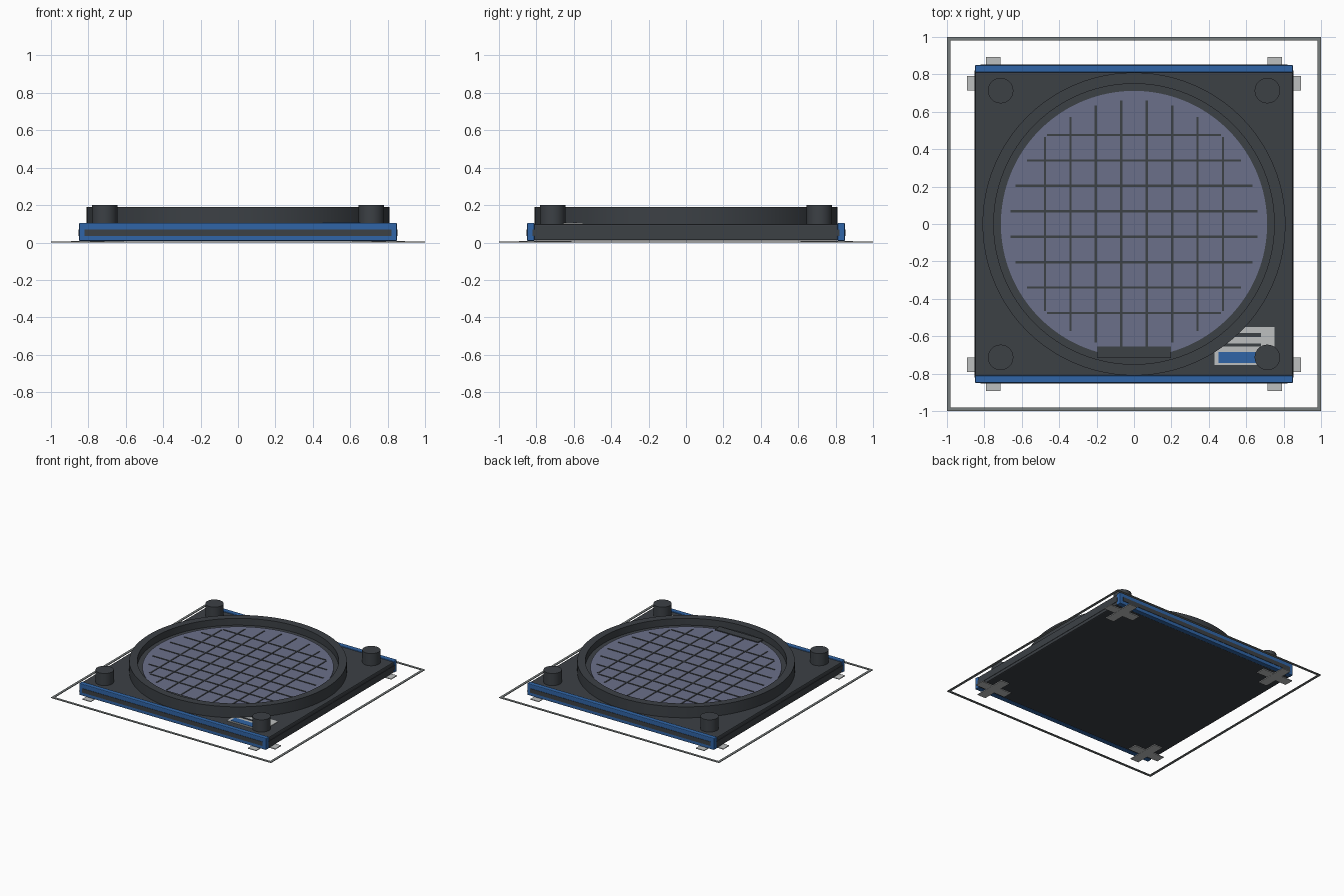
import bpy, bmesh, math

if "Cube" in bpy.data.objects:
    bpy.data.objects.remove(bpy.data.objects["Cube"])


def make_material(name, rgb):
    m = bpy.data.materials.new(name)
    m.diffuse_color = (*rgb, 1)
    m.use_nodes = True
    m.node_tree.nodes["Principled BSDF"].inputs["Base Color"].default_value = m.diffuse_color
    return m


DARK = make_material("charcoal", (0.045, 0.052, 0.060))
BLUE = make_material("blue", (0.030, 0.130, 0.385))
DISC = make_material("slate violet", (0.146, 0.160, 0.255))
PALE = make_material("pale grey", (0.51, 0.53, 0.53))
GREY = make_material("mid grey", (0.19, 0.21, 0.21))


def finish(name, bm, mat, bevel=0, smooth=False):
    bmesh.ops.recalc_face_normals(bm, faces=bm.faces)
    me = bpy.data.meshes.new(name)
    bm.to_mesh(me)
    bm.free()
    me.materials.append(mat)
    ob = bpy.data.objects.new(name, me)
    bpy.context.collection.objects.link(ob)
    if bevel:
        mod = ob.modifiers.new("bevel", "BEVEL")
        mod.width, mod.segments = bevel, 2
    if smooth:
        bpy.ops.object.select_all(action="DESELECT")
        ob.select_set(True)
        bpy.context.view_layer.objects.active = ob
        bpy.ops.object.shade_smooth_by_angle(angle=math.radians(35))
    return ob


def add_box(bm, x0, x1, y0, y1, z0, z1):
    vs = bmesh.ops.create_cube(bm, size=1)["verts"]
    for v in vs:
        v.co = ((x0 + x1) / 2 + v.co.x * (x1 - x0),
                (y0 + y1) / 2 + v.co.y * (y1 - y0),
                (z0 + z1) / 2 + v.co.z * (z1 - z0))


def box(name, mat, *dims, bevel=0):
    bm = bmesh.new()
    add_box(bm, *dims)
    return finish(name, bm, mat, bevel)


def lathe(name, mat, profile, segs, centre=(0, 0), closed=False):
    """Turn a (radius, height) profile about a vertical axis."""
    bm = bmesh.new()
    rings = []
    for i in range(segs):
        a = 2 * math.pi * i / segs
        rings.append([bm.verts.new((centre[0] + r * math.cos(a),
                                    centre[1] + r * math.sin(a), z)) for r, z in profile])
    n = len(profile)
    for i in range(segs):
        a, b = rings[i], rings[(i + 1) % segs]
        for j in range(n if closed else n - 1):
            k = (j + 1) % n
            bm.faces.new((a[j], b[j], b[k], a[k]))
    if not closed:
        bm.faces.new([r[0] for r in rings])
        bm.faces.new([r[-1] for r in rings])
    return finish(name, bm, mat, smooth=True)


# Thin square border on the ground
bm = bmesh.new()
for s in (-1, 1):
    add_box(bm, -1, 1, min(s, s * 0.98), max(s, s * 0.98), 0, 0.005)
    add_box(bm, min(s, s * 0.98), max(s, s * 0.98), -0.98, 0.98, 0, 0.005)
finish("ground_border", bm, GREY)

# Tray body and side strips
box("tray_body", DARK, -0.85, 0.85, -0.812, 0.812, 0.01, 0.1, bevel=0.008)
for s, side in ((-1, "left"), (1, "right")):
    x = sorted((s * 0.845, s * 0.853))
    box(side + "_side_strip", DARK, *x, -0.82, 0.82, 0.035, 0.07)

# Blue rails with dark inlays
for s, side in ((-1, "front"), (1, "back")):
    y = sorted((s * 0.81, s * 0.85))
    box(side + "_rail", BLUE, -0.85, 0.85, *y, 0.008, 0.105, bevel=0.006)
    y = sorted((s * 0.846, s * 0.853))
    box(side + "_rail_inlay", DARK, -0.82, 0.82, *y, 0.036, 0.07)

# Raised ring, inner ledge and disc
lathe("raised_ring", DARK, [(0.81, 0.095), (0.81, 0.19), (0.75, 0.19), (0.75, 0.095)],
      96, closed=True)
lathe("disc_ledge", DARK, [(0.752, 0.095), (0.752, 0.134)], 96)
lathe("disc", DISC, [(0.712, 0.13), (0.712, 0.14)], 96)

# Grid lines, each trimmed to a circle
bm = bmesh.new()
for i in range(8):
    p = (i - 3.5) * 0.136
    h = math.sqrt(0.665 ** 2 - p ** 2)
    add_box(bm, p - 0.006, p + 0.006, -h, h, 0.138, 0.143)
    add_box(bm, -h, h, p - 0.006, p + 0.006, 0.138, 0.1435)
finish("disc_grid", bm, DARK)
box("disc_flat", DARK, -0.197, 0.197, -0.717, -0.655, 0.134, 0.147)

# Corner posts and crossed corner tabs
for sx, nx in ((-1, "left"), (1, "right")):
    for sy, ny in ((-1, "front"), (1, "back")):
        lathe(f"{ny}_{nx}_post", DARK, [(0.068, 0.095), (0.068, 0.2)], 32,
              centre=(sx * 0.713, sy * 0.713))
        bm = bmesh.new()
        cx, cy = sx * 0.752, sy * 0.752
        add_box(bm, cx - 0.038, cx + 0.038, cy - 0.14, cy + 0.14, 0.001, 0.007)
        add_box(bm, cx - 0.14, cx + 0.14, cy - 0.038, cy + 0.038, 0.002, 0.008)
        finish(f"{ny}_{nx}_tab", bm, PALE)

# Label plate with two dark bars and a blue block
box("label_plate", PALE, 0.43, 0.75, -0.755, -0.55, 0.098, 0.104)
box("label_bar_upper", DARK, 0.46, 0.68, -0.603, -0.583, 0.103, 0.107)
box("label_bar_lower", DARK, 0.46, 0.68, -0.655, -0.638, 0.103, 0.107)
box("label_block", BLUE, 0.453, 0.69, -0.742, -0.685, 0.103, 0.107)
